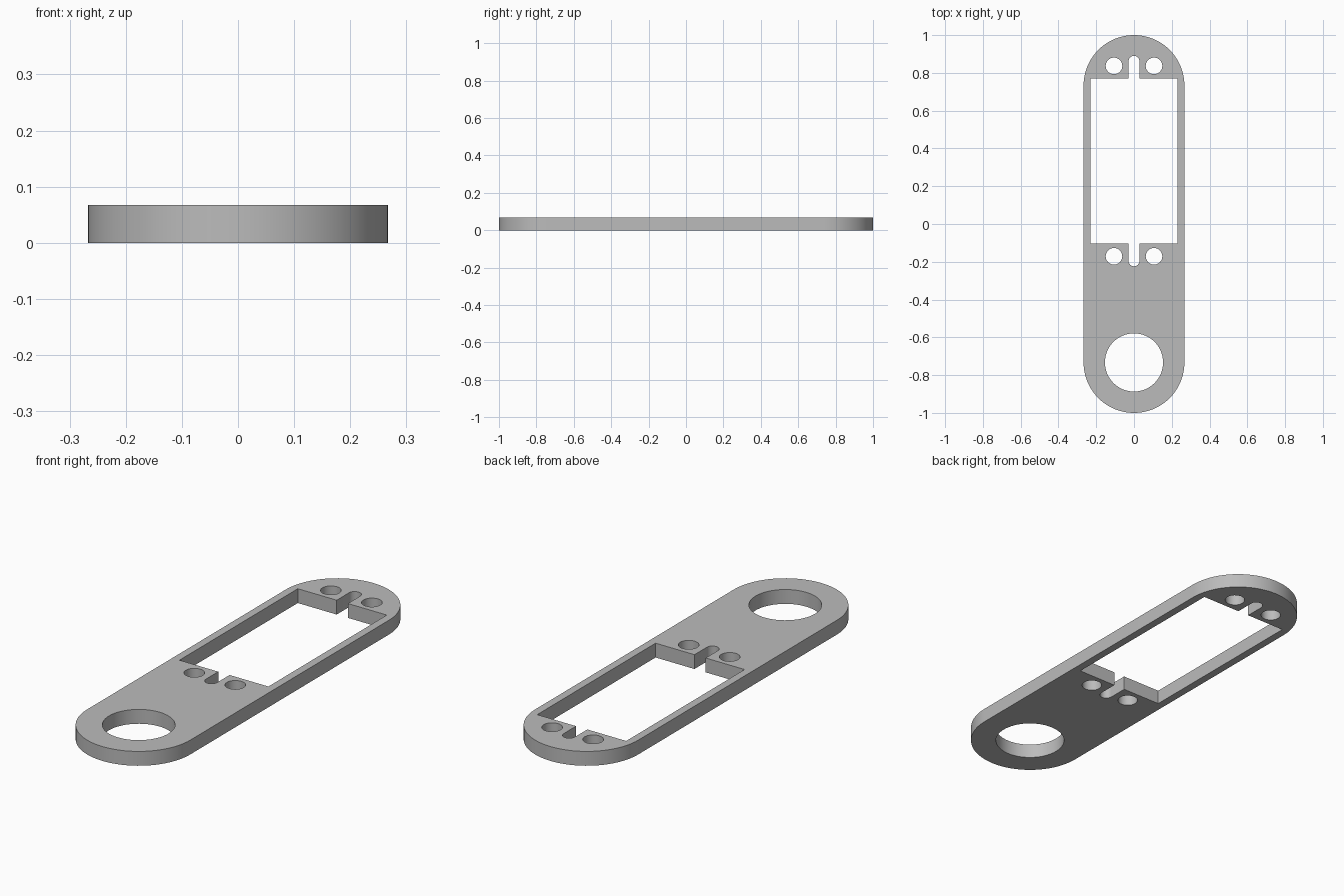
import bpy
import math

cube = bpy.data.objects.get("Cube")
if cube:
    bpy.data.objects.remove(cube, do_unlink=True)

THICK = 0.067
END_R, END_Y = 0.267, 0.733       # rounded ends of the plate
MID_Y = 0.333                     # centre of the window
WIN_X, WIN_Y = 0.23, 0.437        # half sizes of the window
SLOT_R, SLOT_Y = 0.029, 0.557     # slot half width and reach from window centre
HOLE_X, HOLE_Y, HOLE_R = 0.106, 0.504, 0.044
RING_R = 0.154


def arc(cx, cy, r, start, end, n):
    """Points along an arc, angles in degrees, both ends included."""
    angles = [math.radians(start + (end - start) * i / n) for i in range(n + 1)]
    return [(cx + r * math.cos(a), cy + r * math.sin(a)) for a in angles]


def circle(cx, cy, r, n=48):
    return arc(cx, cy, r, 0, 360, n)[:-1]


# Plate outline
loops = [arc(0, END_Y, END_R, 0, 180, 48) + arc(0, -END_Y, END_R, 180, 360, 48)]

# Window with a round-ended slot at both ends
tip = SLOT_Y - SLOT_R
half = [(WIN_X, WIN_Y), (SLOT_R, WIN_Y)] + arc(0, tip, SLOT_R, 0, 180, 16)
half += [(-SLOT_R, WIN_Y), (-WIN_X, WIN_Y)]
window = half + [(-x, -y) for x, y in half]
loops.append([(x, y + MID_Y) for x, y in window])

# Screw holes beside the slots, and the large ring hole
for sx in (-1, 1):
    for sy in (-1, 1):
        loops.append(circle(sx * HOLE_X, MID_Y + sy * HOLE_Y, HOLE_R, 32))
loops.append(circle(0, -END_Y, RING_R, 64))

# Filled profile extruded to the plate thickness
curve = bpy.data.curves.new("plate_profile", "CURVE")
curve.dimensions = "2D"
curve.fill_mode = "BOTH"
curve.extrude = THICK / 2
for pts in loops:
    spline = curve.splines.new("POLY")
    spline.points.add(len(pts) - 1)
    for point, (x, y) in zip(spline.points, pts):
        point.co = (x, y, 0, 1)
    spline.use_cyclic_u = True

plate = bpy.data.objects.new("plate", curve)
bpy.context.collection.objects.link(plate)
plate.location.z = THICK / 2

# Convert to a welded mesh with smooth curved walls
bpy.ops.object.select_all(action="DESELECT")
plate.select_set(True)
bpy.context.view_layer.objects.active = plate
bpy.ops.object.convert(target="MESH")
bpy.ops.object.mode_set(mode="EDIT")
bpy.ops.mesh.select_all(action="SELECT")
bpy.ops.mesh.remove_doubles(threshold=0.0001)
bpy.ops.mesh.normals_make_consistent(inside=False)
bpy.ops.object.mode_set(mode="OBJECT")
bpy.ops.object.transform_apply(location=True, rotation=False, scale=False)
bpy.ops.object.shade_smooth_by_angle(angle=math.radians(30))

# Grey material
grey = bpy.data.materials.new("grey")
grey.use_nodes = True
colour = (0.5, 0.5, 0.5, 1)
grey.diffuse_color = colour
grey.node_tree.nodes["Principled BSDF"].inputs["Base Color"].default_value = colour
plate.data.materials.clear()
plate.data.materials.append(grey)
